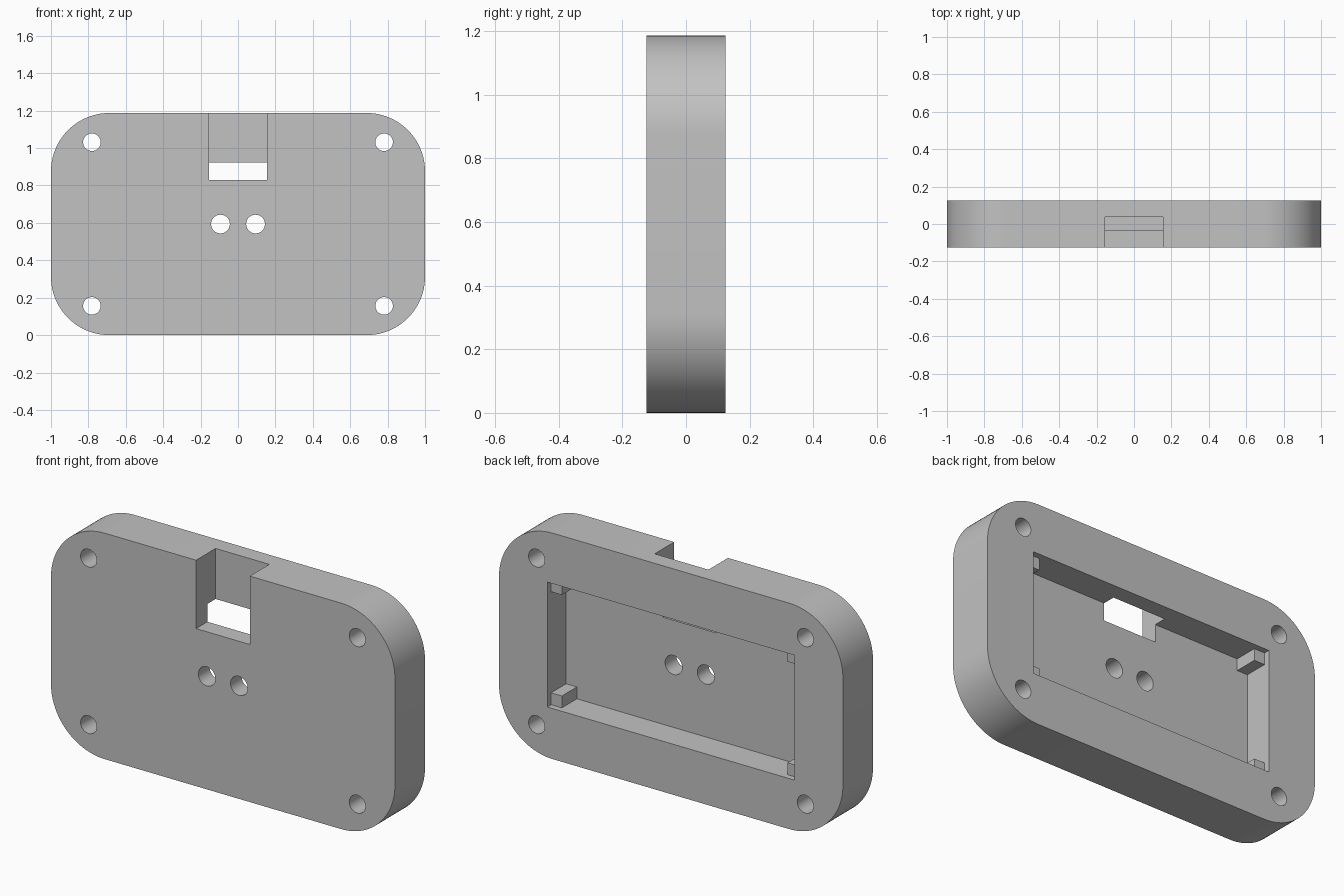
import bpy, bmesh, math

MM = 1 / 32                      # design grid: 32 steps per unit
W, H, D = 64 * MM, 38 * MM, 8 * MM
FRONT, BACK, MID = -D / 2, D / 2, H / 2
FLOOR = FRONT + 3 * MM           # inner face of the front wall

cube = bpy.data.objects.get("Cube")
if cube:
    bpy.data.objects.remove(cube, do_unlink=True)

grey = bpy.data.materials.new("plain grey")
grey.use_nodes = True
colour = (0.54, 0.54, 0.54, 1)
grey.diffuse_color = colour
grey.node_tree.nodes["Principled BSDF"].inputs["Base Color"].default_value = colour


def prism(name, outline, y0, y1):
    """Extrude an (x, z) outline from y0 to y1."""
    bm = bmesh.new()
    face = bm.faces.new([bm.verts.new((x, y0, z)) for x, z in outline])
    new = bmesh.ops.extrude_face_region(bm, geom=[face])["geom"]
    verts = [v for v in new if isinstance(v, bmesh.types.BMVert)]
    bmesh.ops.translate(bm, verts=verts, vec=(0, y1 - y0, 0))
    bmesh.ops.recalc_face_normals(bm, faces=bm.faces)
    mesh = bpy.data.meshes.new(name)
    bm.to_mesh(mesh)
    bm.free()
    mesh.materials.append(grey)
    obj = bpy.data.objects.new(name, mesh)
    bpy.context.collection.objects.link(obj)
    return obj


def arc(cx, cz, r, start, sweep, n):
    return [(cx + r * math.cos(start + sweep * i / n),
             cz + r * math.sin(start + sweep * i / n)) for i in range(n + 1)]


def rect(x0, x1, z0, z1):
    return [(x0, z0), (x1, z0), (x1, z1), (x0, z1)]


def cut(target, outline, y0, y1):
    cutter = prism("cutter", outline, y0, y1)
    cutter.hide_render = True
    mod = target.modifiers.new("cut", "BOOLEAN")
    mod.operation, mod.solver, mod.object = "DIFFERENCE", "EXACT", cutter
    bpy.context.view_layer.objects.active = target
    bpy.ops.object.modifier_apply(modifier=mod.name)
    bpy.data.objects.remove(cutter, do_unlink=True)


# Housing with rounded corners
R = 10 * MM
outline = []
for i, (sx, sz) in enumerate([(1, 1), (-1, 1), (-1, -1), (1, -1)]):
    outline += arc(sx * (W / 2 - R), MID + sz * (H / 2 - R), R,
                   i * math.pi / 2, math.pi / 2, 24)
housing = prism("housing", outline, FRONT, BACK)

# Rear pocket
PX, PZ = 23 * MM, 10.5 * MM
cut(housing, rect(-PX, PX, MID - PZ, MID + PZ), FLOOR, BACK + 0.1)

# Front notch, open at the top and through into the pocket
cut(housing, rect(-5 * MM, 5 * MM, 26.5 * MM, H + 0.1), FRONT - 0.1, 0.037)

# Corner screw holes and the central pair
holes = [(sx * 25 * MM, MID + sz * 14 * MM, 1.5 * MM)
         for sx in (-1, 1) for sz in (-1, 1)]
holes += [(sx * 3 * MM, MID, 1.6 * MM) for sx in (-1, 1)]
for x, z, r in holes:
    cut(housing, arc(x, z, r, 0, math.tau, 40)[:-1], FRONT - 0.1, BACK + 0.1)

# Support posts in the pocket corners
T = 2 * MM
for sx, side in ((1, "left"), (-1, "right")):
    for sz, level in ((1, "upper"), (-1, "lower")):
        xs = sorted((sx * PX, sx * (PX - T)))
        zs = sorted((MID + sz * PZ, MID + sz * (PZ - T)))
        prism(f"{level}_{side}_post", rect(*xs, *zs), FLOOR, FLOOR + 4 * MM)

# Smooth curved walls, sharp edges elsewhere
bpy.ops.object.select_all(action="DESELECT")
housing.select_set(True)
bpy.context.view_layer.objects.active = housing
bpy.ops.object.shade_smooth_by_angle(angle=math.radians(30))
